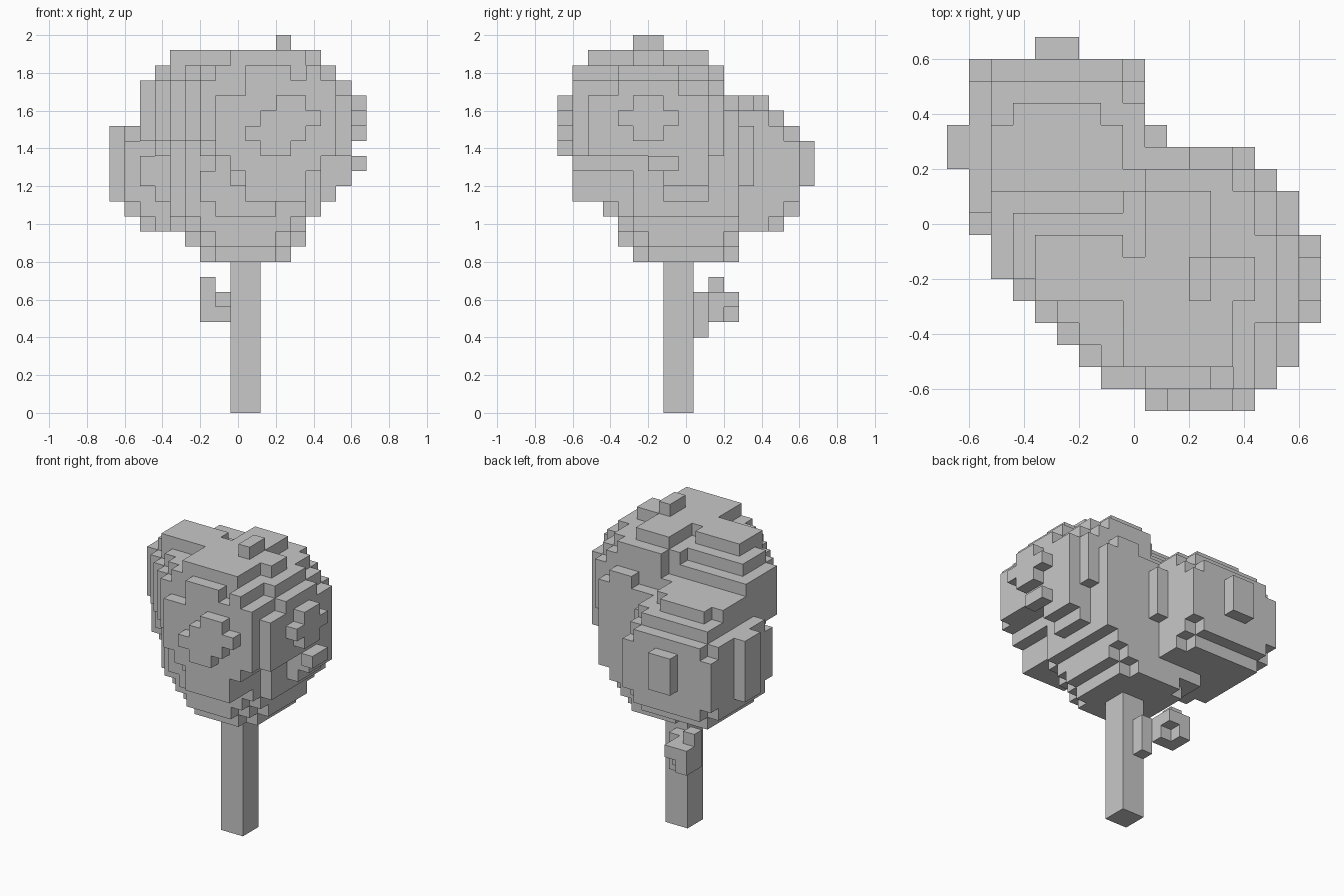
import bpy
import bmesh
from mathutils import Vector

cube = bpy.data.objects.get("Cube")
if cube:
    bpy.data.objects.remove(cube, do_unlink=True)

CELL = 0.08
HALF = 0.68

grey = bpy.data.materials.new("plain grey")
grey.use_nodes = True
colour = (0.58, 0.58, 0.58, 1)
grey.diffuse_color = colour
grey.node_tree.nodes["Principled BSDF"].inputs["Base Color"].default_value = colour


def corner(i, j, k):
    """Position of a grid corner."""
    return Vector((i * CELL - HALF, j * CELL - HALF, k * CELL))


def centre(cell):
    return corner(*cell) + Vector((CELL, CELL, CELL)) / 2


def box(xs, ys, zs):
    """All cells in a block, each range given as start and end."""
    return {(i, j, k) for i in range(*xs) for j in range(*ys) for k in range(*zs)}


def ball(middle, radius, xs, ys):
    """Cells of a round leaf cluster, flattened by the given ranges."""
    middle = Vector(middle)
    return {c for c in box(xs, ys, (10, 25))
            if (centre(c) - middle).length <= radius}


def build(name, cells):
    """Skin a set of cells with one mesh of outer faces."""
    bm = bmesh.new()
    cache = {}

    def vert(p):
        if p not in cache:
            cache[p] = bm.verts.new(corner(*p))
        return cache[p]

    for cell in sorted(cells):
        for axis in range(3):
            u, v = (axis + 1) % 3, (axis + 2) % 3
            for side in (0, 1):
                other = list(cell)
                other[axis] += 2 * side - 1
                if tuple(other) in cells:
                    continue
                loop = []
                for du, dv in ((0, 0), (1, 0), (1, 1), (0, 1)):
                    p = list(cell)
                    p[axis] += side
                    p[u] += du
                    p[v] += dv
                    loop.append(vert(tuple(p)))
                bm.faces.new(loop if side else loop[::-1])
    mesh = bpy.data.meshes.new(name)
    bm.to_mesh(mesh)
    bm.free()
    mesh.materials.append(grey)
    obj = bpy.data.objects.new(name, mesh)
    bpy.context.collection.objects.link(obj)
    return obj


# Crown limits: width and depth per level, then width per depth row
levels = (
    ((6, 12), (5, 12)), ((5, 13), (4, 12)), ((2, 13), (4, 15)),
    ((1, 14), (3, 16)), ((0, 15), (1, 16)), ((0, 16), (1, 17)),
    ((0, 17), (1, 17)), ((0, 16), (0, 17)), ((0, 17), (0, 16)),
    ((2, 17), (0, 15)), ((2, 17), (0, 14)), ((2, 16), (1, 11)),
    ((3, 15), (1, 11)), ((4, 14), (2, 10)), ((11, 12), (5, 7)),
)
row_start = (9, 7, 6, 5, 4, 3, 2, 2, 1, 1, 1, 0, 0, 1, 1, 1, 4)
row_end = (14, 15, 16, 16, 17, 17, 17, 17, 16, 16, 15, 14, 10, 9, 9, 9, 6)


def inside(cell):
    i, j, k = cell
    xs, ys = levels[k - 10]
    return i in range(*xs) and j in range(*ys) and row_start[j] <= i < row_end[j]


# Trunk and the crooked twig behind it
build("trunk", box((8, 10), (7, 9), (0, 10)))
twig = box((8, 9), (9, 10), (5, 8))
twig |= box((7, 8), (9, 12), (7, 8))
twig |= box((7, 8), (10, 11), (6, 7))
twig |= box((6, 7), (10, 12), (6, 8))
twig |= box((6, 7), (10, 11), (8, 9))
build("twig", twig)

# Round clusters: low middle and small back
leaves = ball((0.04, 0, 1.2), 0.45, (3, 16), (2, 12))
leaves |= ball((-0.28, 0.28, 1.28), 0.415, (1, 9), (7, 16))

# Large front cluster: body and front skin, rounded towards the top
leaves |= box((8, 15), (2, 11), (17, 21))
leaves |= box((8, 15), (2, 10), (21, 22)) | box((9, 14), (10, 11), (21, 22))
leaves |= box((8, 14), (3, 10), (22, 23)) | box((9, 13), (10, 11), (22, 23))
leaves |= box((7, 15), (1, 2), (17, 21)) | box((9, 15), (1, 2), (21, 22))
leaves |= box((9, 14), (1, 3), (22, 23)) - {(12, 1, 22)}

# Its side skin and narrowing underside
leaves |= box((15, 16), (2, 10), (17, 21))
leaves |= box((15, 16), (4, 8), (21, 22)) | box((14, 15), (4, 8), (22, 23))
leaves |= box((8, 14), (1, 11), (16, 17))
leaves |= box((9, 13), (1, 11), (14, 16))
leaves |= box((9, 16), (7, 10), (13, 17))

# Upper left shoulder: tapers up and down, steps down towards the back
for k in range(15, 23):
    setback = 2 if k < 17 else int(k in (17, 22))
    back = min(11, 31 - k)
    leaves |= {c for c in box((2, 9), (2, back), (k, k + 1))
               if c[0] >= row_start[c[1]] + setback}

# Top plateau
leaves |= box((8, 13), (2, 7), (23, 24))
leaves |= box((13, 14), (5, 7), (23, 24))
leaves |= box((4, 8), (5, 8), (23, 24))
leaves |= box((9, 12), (7, 10), (23, 24))
leaves |= box((11, 12), (5, 7), (24, 25))

# Raised leaf tufts on the front cluster
for k, span in enumerate(((10, 12), (9, 13), (10, 14), (11, 13)), 17):
    leaves |= box(span, (0, 1), (k, k + 1))
leaves |= box((16, 17), (5, 7), (18, 21))
leaves |= box((16, 17), (4, 8), (19, 20))
leaves |= box((16, 17), (6, 8), (16, 17))
leaves |= box((10, 14), (11, 12), (17, 20))
leaves |= box((11, 13), (11, 12), (16, 21))

# Raised leaf tufts on the back cluster
leaves |= box((4, 6), (16, 17), (15, 18))
leaves |= box((0, 1), (11, 13), (14, 19))
leaves |= box((9, 10), (11, 13), (15, 19))
leaves |= box((3, 7), (10, 13), (20, 21))
leaves |= box((4, 6), (13, 14), (20, 21))

build("leaf_crown", {c for c in leaves if inside(c)})
